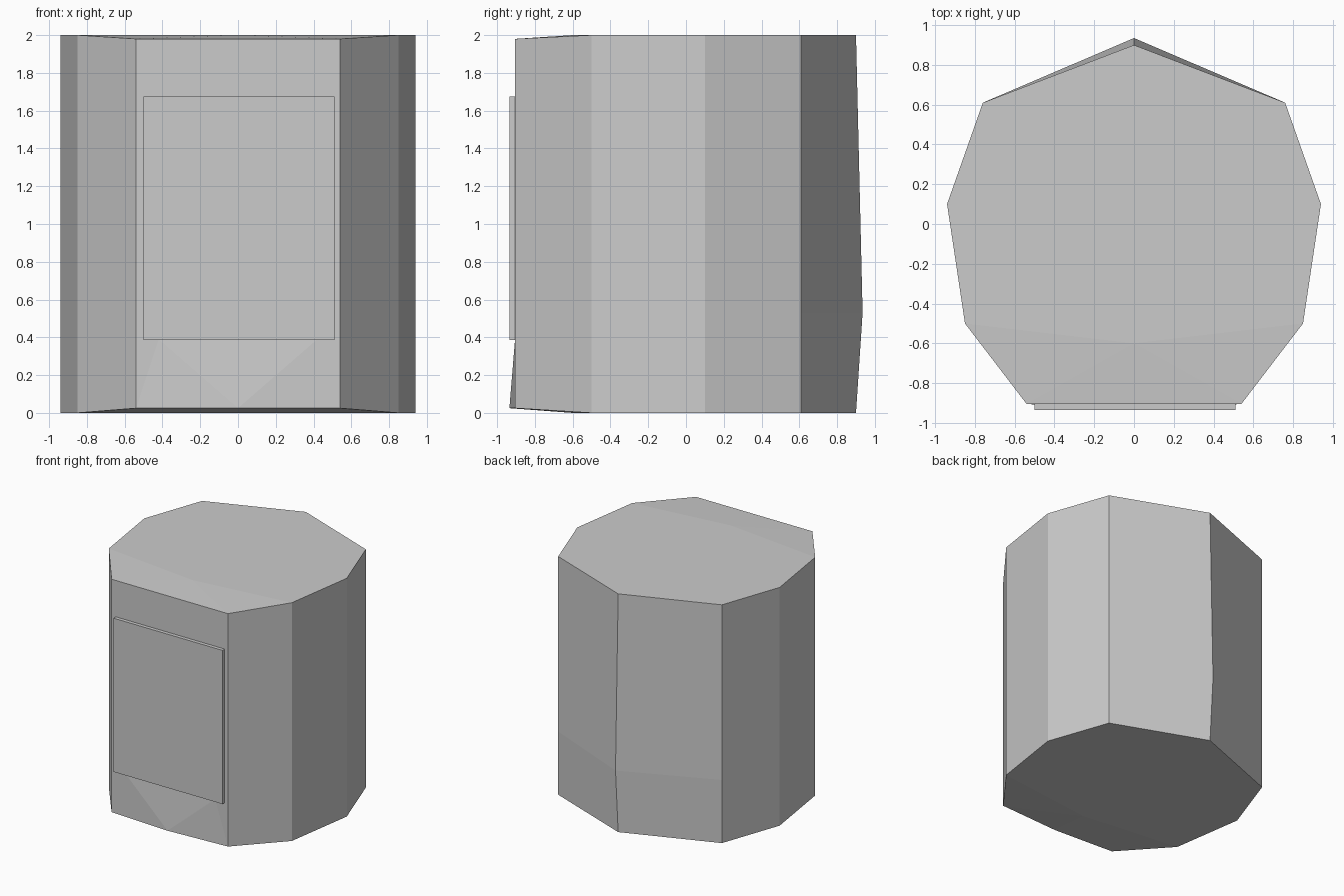
import bpy
import bmesh

if "Cube" in bpy.data.objects:
    bpy.data.objects.remove(bpy.data.objects["Cube"])


def add_object(name, bm):
    bmesh.ops.recalc_face_normals(bm, faces=bm.faces[:])
    mesh = bpy.data.meshes.new(name)
    bm.to_mesh(mesh)
    bm.free()
    obj = bpy.data.objects.new(name, mesh)
    bpy.context.collection.objects.link(obj)
    return obj


# Nine-sided body: half outline from the back ridge to the front corner
HALF = [(0, 0.90), (0.76, 0.61), (0.94, 0.10), (0.85, -0.50), (0.54, -0.905)]
OUTLINE = HALF + [(-x, y) for x, y in reversed(HALF[1:])]
N = len(OUTLINE)

bm = bmesh.new()


def ring(z, front_z, ridge_y):
    verts = []
    for i, (x, y) in enumerate(OUTLINE):
        verts.append(bm.verts.new((x, ridge_y if i == 0 else y,
                                   front_z if i in (4, 5) else z)))
    return verts


low = ring(0.0, 0.025, 0.90)
mid = ring(0.53, 0.53, 0.935)
top = ring(2.0, 1.98, 0.90)

# Side walls, leaving the lower front open
for a, b in ((low, mid), (mid, top)):
    for i in range(N):
        if a is low and i == 4:
            continue
        j = (i + 1) % N
        bm.faces.new((a[i], a[j], b[j], b[i]))

# Lower front swelling out to a toe under the panel
toe = bm.verts.new((0, -0.935, 0.025))
r = bm.verts.new((0.42, -0.905, 0.39))
l = bm.verts.new((-0.42, -0.905, 0.39))
for f in ((low[5], toe, l), (toe, r, l), (toe, low[4], r),
          (low[4], mid[4], r), (mid[4], mid[5], l, r), (mid[5], low[5], l)):
    bm.faces.new(f)

# Caps with a slightly sloped front strip
for verts, z, edge in ((top, 2.0, [top[3], top[4], top[5], top[6]]),
                       (low, 0.0, [low[3], low[4], toe, low[5], low[6]])):
    c = bm.verts.new((0, -0.60, z))
    bm.faces.new(verts[6:] + verts[:4] + [c])
    for a, b in zip(edge, edge[1:]):
        bm.faces.new((a, b, c))

add_object("body", bm)

# Thin rectangular panel on the front
bm = bmesh.new()
bmesh.ops.create_cube(bm, size=1)
bmesh.ops.scale(bm, vec=(1.01, 0.032, 1.29), verts=bm.verts[:])
bmesh.ops.translate(bm, vec=(0.005, -0.919, 1.03), verts=bm.verts[:])
add_object("front_panel", bm)
